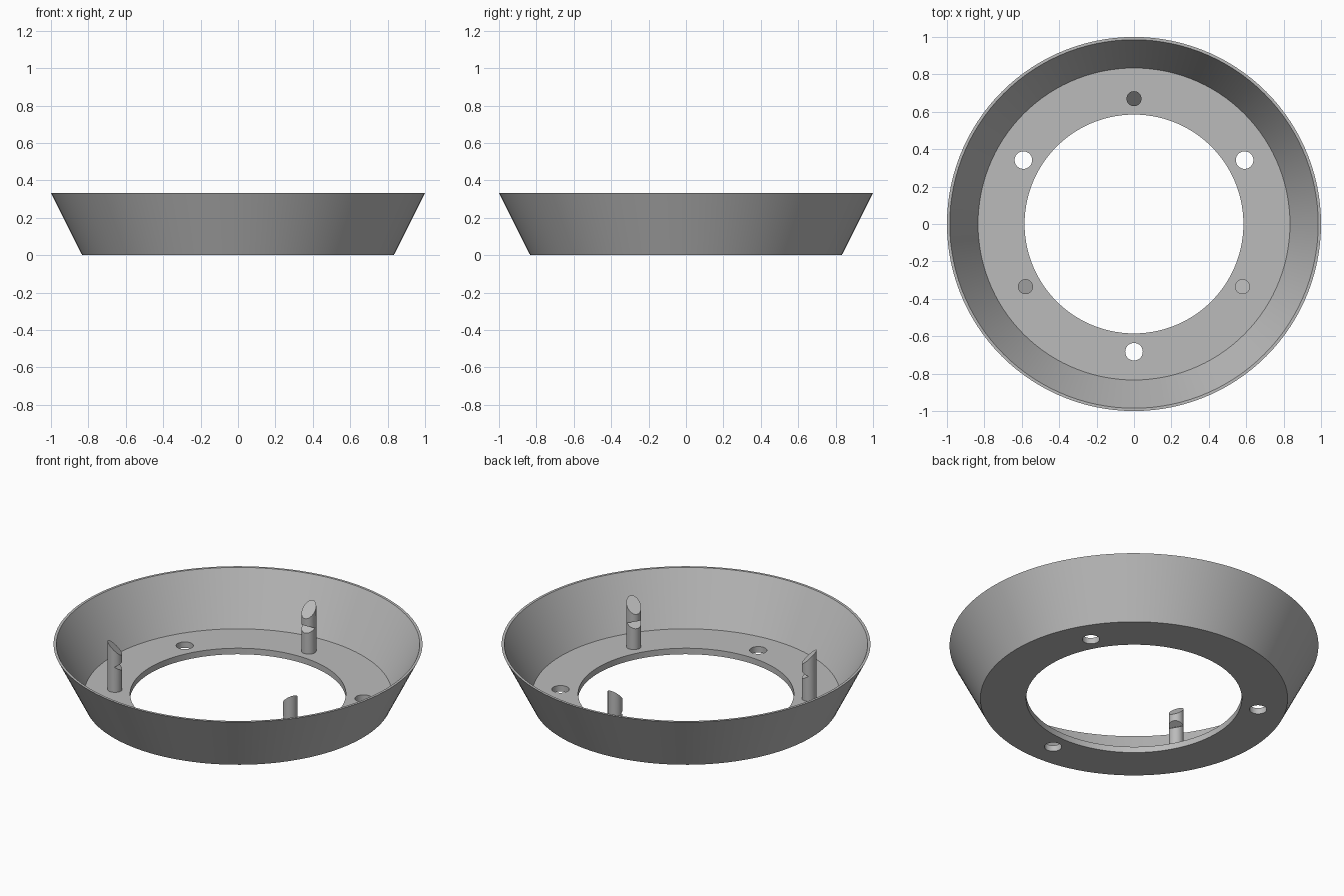
import bpy, bmesh, math
from mathutils import Matrix

if "Cube" in bpy.data.objects:
    bpy.data.objects.remove(bpy.data.objects["Cube"])

grey = bpy.data.materials.new("light grey")
grey.use_nodes = True
grey.diffuse_color = (0.5, 0.5, 0.5, 1)
grey.node_tree.nodes["Principled BSDF"].inputs["Base Color"].default_value = (0.5, 0.5, 0.5, 1)

FLOOR = 0.036
POST_RING, HOLE_RING = 0.67, 0.683


def add_object(name, bm):
    bmesh.ops.recalc_face_normals(bm, faces=bm.faces)
    mesh = bpy.data.meshes.new(name)
    bm.to_mesh(mesh)
    bm.free()
    mesh.materials.append(grey)
    obj = bpy.data.objects.new(name, mesh)
    bpy.context.collection.objects.link(obj)
    return obj


def lathe(name, profile, steps):
    """Revolve a closed (radius, z) profile around z."""
    bm = bmesh.new()
    rings = []
    for i in range(steps):
        a = math.tau * i / steps
        rings.append([bm.verts.new((r * math.cos(a), r * math.sin(a), z)) for r, z in profile])
    for i, ring in enumerate(rings):
        after = rings[(i + 1) % steps]
        for j in range(len(profile)):
            k = (j + 1) % len(profile)
            bm.faces.new((ring[j], after[j], after[k], ring[k]))
    return add_object(name, bm)


def cylinder(name, radius, bottom, top, place):
    bm = bmesh.new()
    lift = Matrix.Translation((0, 0, (bottom + top) / 2))
    bmesh.ops.create_cone(bm, cap_ends=True, segments=32, radius1=radius, radius2=radius,
                          depth=top - bottom, matrix=place @ lift)
    return add_object(name, bm)


def prism(name, outline, half_width, place):
    """Extrude an (x, z) outline along y."""
    bm = bmesh.new()
    face = bm.faces.new([bm.verts.new((x, -half_width, z)) for x, z in outline])
    new = bmesh.ops.extrude_face_region(bm, geom=[face])["geom"]
    verts = [v for v in new if isinstance(v, bmesh.types.BMVert)]
    bmesh.ops.translate(bm, verts=verts, vec=(0, 2 * half_width, 0))
    bmesh.ops.transform(bm, matrix=place, verts=bm.verts)
    return add_object(name, bm)


def select_only(obj):
    bpy.ops.object.select_all(action='DESELECT')
    obj.select_set(True)
    bpy.context.view_layer.objects.active = obj


def boolean(obj, cutter, operation):
    """Apply a boolean and discard the cutter."""
    select_only(obj)
    mod = obj.modifiers.new("cut", 'BOOLEAN')
    mod.operation, mod.object, mod.solver = operation, cutter, 'EXACT'
    bpy.ops.object.modifier_apply(modifier=mod.name)
    bpy.data.objects.remove(cutter)


def finish(obj):
    select_only(obj)
    bpy.ops.object.shade_smooth_by_angle(angle=math.radians(25))


def polar(degrees, radius):
    return Matrix.Rotation(math.radians(degrees), 4, 'Z') @ Matrix.Translation((radius, 0, 0))


# Flared dish: flat ring floor with a thin sloping wall
dish = lathe("dish", [(0.585, 0), (0.833, 0), (1, 0.333), (0.985, 0.333),
                      (0.834, FLOOR), (0.585, FLOOR)], 120)

# Three screw holes through the floor
for angle in (30, 150, 270):
    boolean(dish, cylinder("hole_cutter", 0.047, -0.1, 0.1, polar(angle, HOLE_RING)), 'DIFFERENCE')
finish(dish)

# Three posts: slanted top falling inwards, V notch on the inner side
side = [(0.06, 0), (0.06, 0.345), (-0.06, 0.225), (-0.06, 0.212),
        (0.0, 0.186), (-0.06, 0.146), (-0.06, 0)]
for name, angle in (("back", 90), ("right", 210), ("left", 330)):
    place = polar(angle, POST_RING)
    post = cylinder(name + "_post", 0.04, FLOOR - 0.01, 0.4, place)
    boolean(post, prism("post_cutter", side, 0.1, place), 'INTERSECT')
    finish(post)
